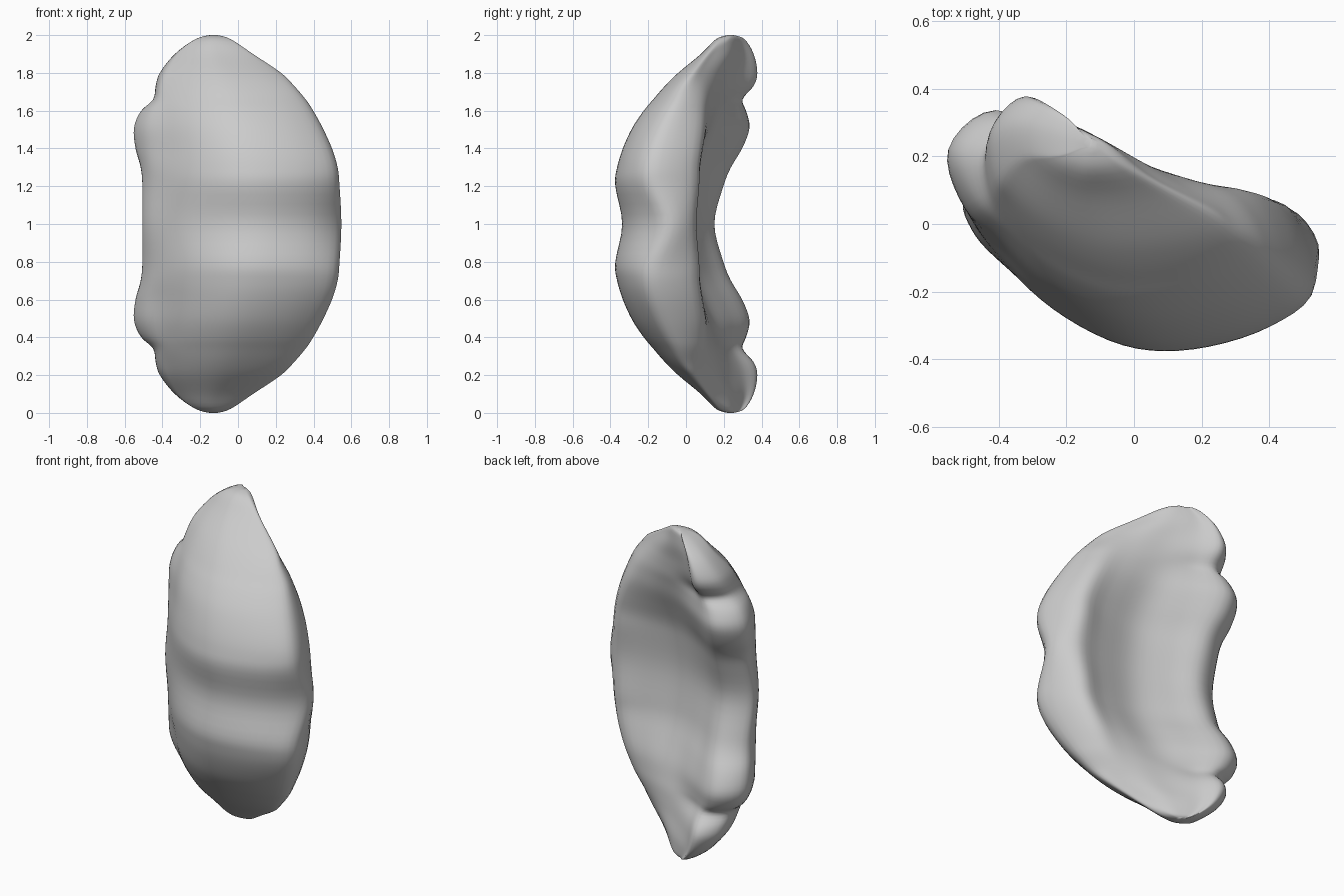
import bpy
import bmesh

default = bpy.data.objects.get("Cube")
if default:
    bpy.data.objects.remove(default, do_unlink=True)

# Half of the crescent, in hundredths, from the horn tip to the middle:
# height, left edge, right edge, front corner, back corner,
# front bulge, right edge depth, rim depth, hollow depth
SECTIONS = [
    (0, -15, -11, 23, 25, 22, 23, 24, 25),
    (2, -22, -4, 21, 31, 16, 18, 22, 27),
    (10, -33, 8, 21, 36, 8, 11, 15, 27),
    (20, -41, 23, 15, 38, -4, 3, 9, 23),
    (27, -43, 30, 12, 36, -11, -2, 8, 21),
    (34, -44, 36, 9, 30, -17, -5, 8, 19),
    (40, -51, 40, 7, 32, -22, -8, 8, 17),
    (49, -55, 45, 5, 34, -28, -12, 8, 14),
    (60, -54, 50, 4, 30, -33, -16, 7, 9),
    (70, -51, 53, 2, 24, -36, -18, 6, 5),
    (80, -50, 54, 1, 20, -37, -17, 6, 3),
    (100, -50, 55, -2, 15, -33, -9, 5, 1),
]


def mix(a, b, t):
    return a + (b - a) * t


def spline(a, b, c, d, t):
    """Smooth curve from tuple b to tuple c, with neighbours a and d."""
    return tuple(
        q + 0.5 * t * (r - p + t * (2 * p - 5 * q + 4 * r - s + t * (3 * (q - r) + s - p)))
        for p, q, r, s in zip(a, b, c, d))


def refine(points, steps, closed):
    """Resample a list of tuples along a smooth curve."""
    n = len(points)
    pick = (lambda i: points[i % n]) if closed else (lambda i: points[max(0, min(i, n - 1))])
    result = []
    for i in range(n if closed else n - 1):
        for k in range(steps):
            result.append(spline(pick(i - 1), pick(i), pick(i + 1), pick(i + 2), k / steps))
    return result if closed else result + [points[-1]]


def outline(section):
    """Closed cross-section: convex front, rounded rim, hollow back."""
    z, left, right, corner, back, bulge, edge, rim, hollow = (v / 100 for v in section)
    # The body keeps an even left line, while the edge itself carries the lobes
    body = -0.13 - 0.37 * max(0, 1 - (1 - z) ** 4) ** 0.5
    shoulder = mix(left, body, 0.5)
    lobed = [
        (mix(left, right, 0.14), back),
        (left, mix(corner, back, 0.6)),
        (mix(shoulder, right, 0.02), corner),
    ]
    front = [
        (0.1, mix(corner, bulge, 0.3)),
        (0.25, mix(corner, bulge, 0.69)),
        (0.45, mix(corner, bulge, 0.97)),
        (0.65, bulge),
        (0.87, mix(bulge, edge, 0.35)),
        (1, edge),
    ]
    rear = [
        (0.91, rim),
        (0.73, mix(rim, hollow, 0.55)),
        (0.5, hollow),
        (0.3, mix(hollow, back, 0.48)),
    ]
    ring = lobed + [(mix(body, right, f), y) for f, y in front + rear]
    return [(x, y, z) for x, y in refine(ring, 5, True)]


# Mirror the sections about the middle height
mirrored = [(200 - s[0],) + s[1:] for s in reversed(SECTIONS[:-1])]
rings = [outline(s) for s in refine(SECTIONS + mirrored, 4, False)]

# Skin the rings and close both tips
bm = bmesh.new()
loops = [[bm.verts.new(p) for p in ring] for ring in rings]
for low, high in zip(loops, loops[1:]):
    for i in range(len(low)):
        j = (i + 1) % len(low)
        bm.faces.new((low[i], low[j], high[j], high[i]))
for tip in (loops[0], loops[-1]):
    bm.faces.new(tip)
bmesh.ops.recalc_face_normals(bm, faces=bm.faces)
mesh = bpy.data.meshes.new("crescent_pad")
bm.to_mesh(mesh)
bm.free()
pad = bpy.data.objects.new("crescent_pad", mesh)
bpy.context.collection.objects.link(pad)
for face in mesh.polygons:
    face.use_smooth = True

# Soften small ripples in the surface
soften = pad.modifiers.new("soften", "SMOOTH")
soften.factor = 0.5
soften.iterations = 3

# Plain grey material
grey = bpy.data.materials.new("plain_grey")
grey.use_nodes = True
colour = (0.6, 0.6, 0.6, 1)
grey.diffuse_color = colour
grey.node_tree.nodes["Principled BSDF"].inputs["Base Color"].default_value = colour
mesh.materials.append(grey)
